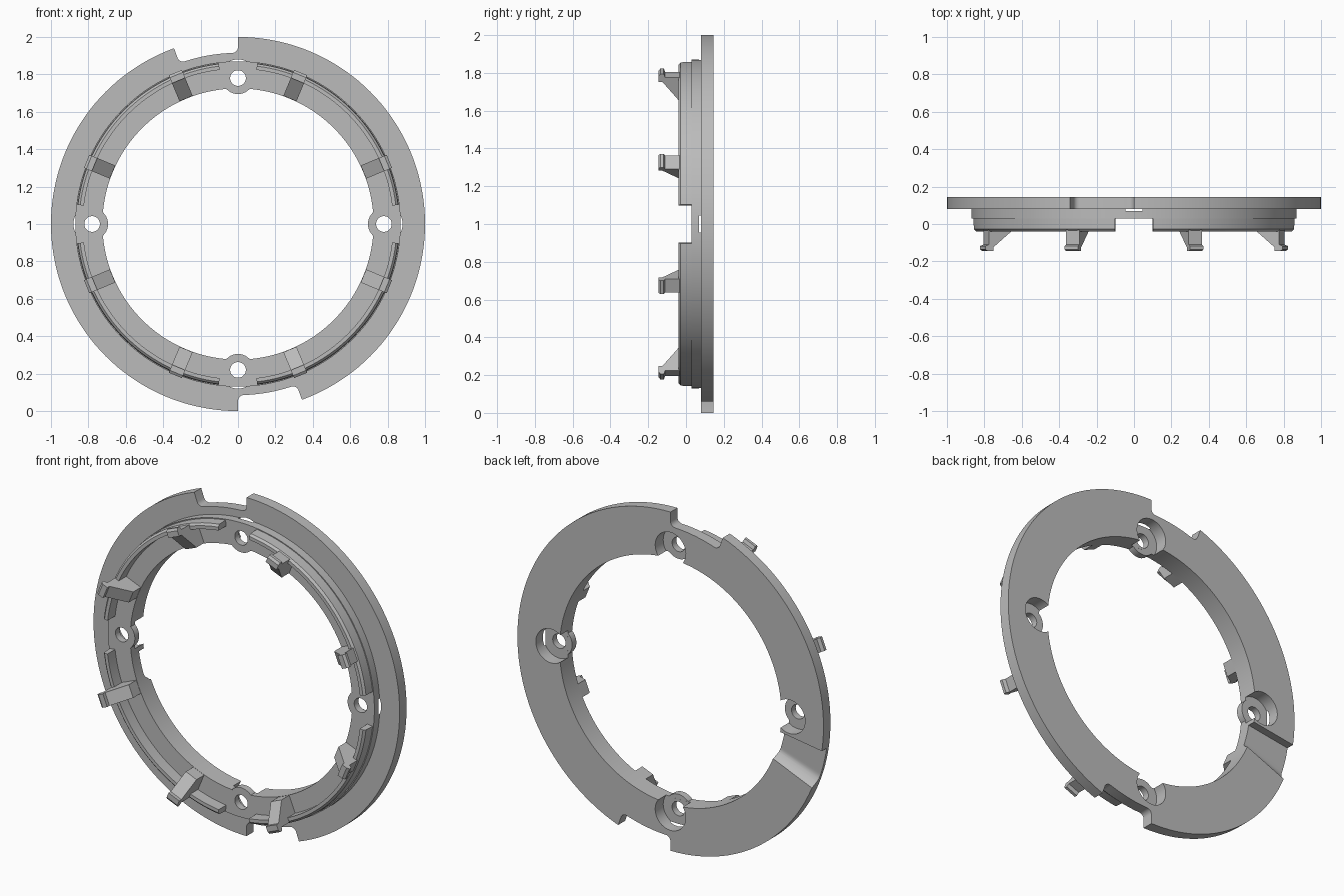
import bpy, bmesh, math
from mathutils import Matrix, Vector

if "Cube" in bpy.data.objects:
    bpy.data.objects.remove(bpy.data.objects["Cube"], do_unlink=True)

grey = bpy.data.materials.new("plain_grey")
grey.use_nodes = True
colour = (0.5, 0.5, 0.5, 1)
grey.diffuse_color = colour
grey.node_tree.nodes["Principled BSDF"].inputs["Base Color"].default_value = colour

SEG = 144


def polar(r, y, deg):
    a = math.radians(deg)
    return Vector((r * math.cos(a), y, 1 + r * math.sin(a)))


def finish(name, bm):
    bmesh.ops.recalc_face_normals(bm, faces=bm.faces)
    mesh = bpy.data.meshes.new(name)
    bm.to_mesh(mesh)
    bm.free()
    mesh.materials.append(grey)
    obj = bpy.data.objects.new(name, mesh)
    bpy.context.collection.objects.link(obj)
    return obj


def sweep(name, sections, closed=False):
    """Skin a list of (angle, [(r, y), ...]) sections around the ring axis."""
    bm = bmesh.new()
    rings = [[bm.verts.new(polar(r, y, a)) for r, y in pts] for a, pts in sections]
    n = len(rings[0])
    for i in range(len(rings) - (0 if closed else 1)):
        p, q = rings[i], rings[(i + 1) % len(rings)]
        for j in range(n):
            k = (j + 1) % n
            bm.faces.new((p[j], p[k], q[k], q[j]))
    if not closed:
        bm.faces.new(rings[0])
        bm.faces.new(rings[-1])
    return finish(name, bm)


def pin(name, deg, dist, radius, y0, y1):
    """Cylinder parallel to the ring axis."""
    bm = bmesh.new()
    m = Matrix.Translation(polar(dist, (y0 + y1) / 2, deg)) @ Matrix.Rotation(math.pi / 2, 4, 'X')
    bmesh.ops.create_cone(bm, cap_ends=True, segments=40, radius1=radius, radius2=radius,
                          depth=y1 - y0, matrix=m)
    return finish(name, bm)


def cut(obj, cutters):
    for c in cutters:
        c.hide_render = True
        mod = obj.modifiers.new("cut", 'BOOLEAN')
        mod.operation, mod.solver, mod.object = 'DIFFERENCE', 'EXACT', c
        bpy.context.view_layer.objects.active = obj
        bpy.ops.object.modifier_apply(modifier=mod.name)
        bpy.data.objects.remove(c, do_unlink=True)


def smooth(obj):
    bpy.ops.object.select_all(action='DESELECT')
    obj.select_set(True)
    bpy.context.view_layer.objects.active = obj
    bpy.ops.object.shade_smooth_by_angle(angle=math.radians(30))


# Main ring with wide back flange
body = [(0.725, 0.03), (0.87, 0.03), (0.87, 0.08), (1, 0.08), (1, 0.145), (0.725, 0.145)]
ring = sweep("flanged_ring", [(i * 360 / SEG, body) for i in range(SEG)], closed=True)

# Rim notches with filleted corners
FIL, SPAN = 0.03, 20
for start in (90, 270):
    ends = [0, 0.1, 0.3, 0.6, 1, 1.5, 2]
    offsets = ends + list(range(3, SPAN - 2)) + [SPAN - e for e in reversed(ends)]
    sections = []
    for o in offsets:
        d = min(1, math.radians(min(o, SPAN - o)) * 0.93 / FIL)
        r = 0.915 + FIL * (1 - math.sqrt(1 - (1 - d) ** 2))
        sections.append((start + o, [(r, 0.05), (1.1, 0.05), (1.1, 0.2), (r, 0.2)]))
    cut(ring, [sweep("notch_cutter", sections)])

# Recessed sector on the back: sharp step at one end, eased ramp at the other
sections = []
for i in range(17):
    a = 188.5 + i * 14 / 16
    t = max(0, (a - 198.5) / 4)
    y = 0.1 + 0.046 * t * t
    sections.append((a, [(0.6, y), (1.1, y), (1.1, 0.2), (0.6, 0.2)]))
cut(ring, [sweep("ramp_cutter", sections)])

# Screw bosses in open counterbores
for deg in (0, 90, 180, 270):
    cut(ring, [pin("counterbore_cutter", deg, 0.78, 0.1, 0.07, 0.2),
               pin("hole_cutter", deg, 0.78, 0.042, -0.1, 0.3)])
    boss = pin("screw_boss", deg, 0.78, 0.085, 0.0302, 0.0698)
    cut(boss, [pin("hole_cutter", deg, 0.78, 0.042, -0.1, 0.3)])
    smooth(boss)
smooth(ring)

# Front lip in four arcs, with chamfered outer edge
lip = [(0.83, 0.04), (0.83, -0.04), (0.85, -0.04), (0.862, -0.028), (0.865, 0.04)]
GAP, STEPS = 6.8, 32
for quarter in range(4):
    first = quarter * 90 + GAP
    step = (90 - 2 * GAP) / STEPS
    smooth(sweep("front_lip", [(first + i * step, lip) for i in range(STEPS + 1)]))

# Snap hooks with sloping gussets
hook = [(0.726, 0.04), (0.726, -0.04), (0.83, -0.125), (0.83, -0.145), (0.862, -0.145),
        (0.876, -0.135), (0.876, -0.118), (0.856, -0.11), (0.856, 0.04)]
for base in range(0, 360, 90):
    for deg in (base + 22.5, base + 67.5):
        side = polar(0.038, 0, deg + 90) - Vector((0, 0, 1))
        bm = bmesh.new()
        near = [bm.verts.new(polar(r, y, deg) - side) for r, y in hook]
        face = bm.faces.new(near)
        out = bmesh.ops.extrude_face_region(bm, geom=[face])
        moved = [v for v in out["geom"] if isinstance(v, bmesh.types.BMVert)]
        bmesh.ops.translate(bm, verts=moved, vec=side * 2)
        if len(bm.faces) == len(hook) + 1:
            bm.faces.new(near)
        finish("snap_hook", bm)
